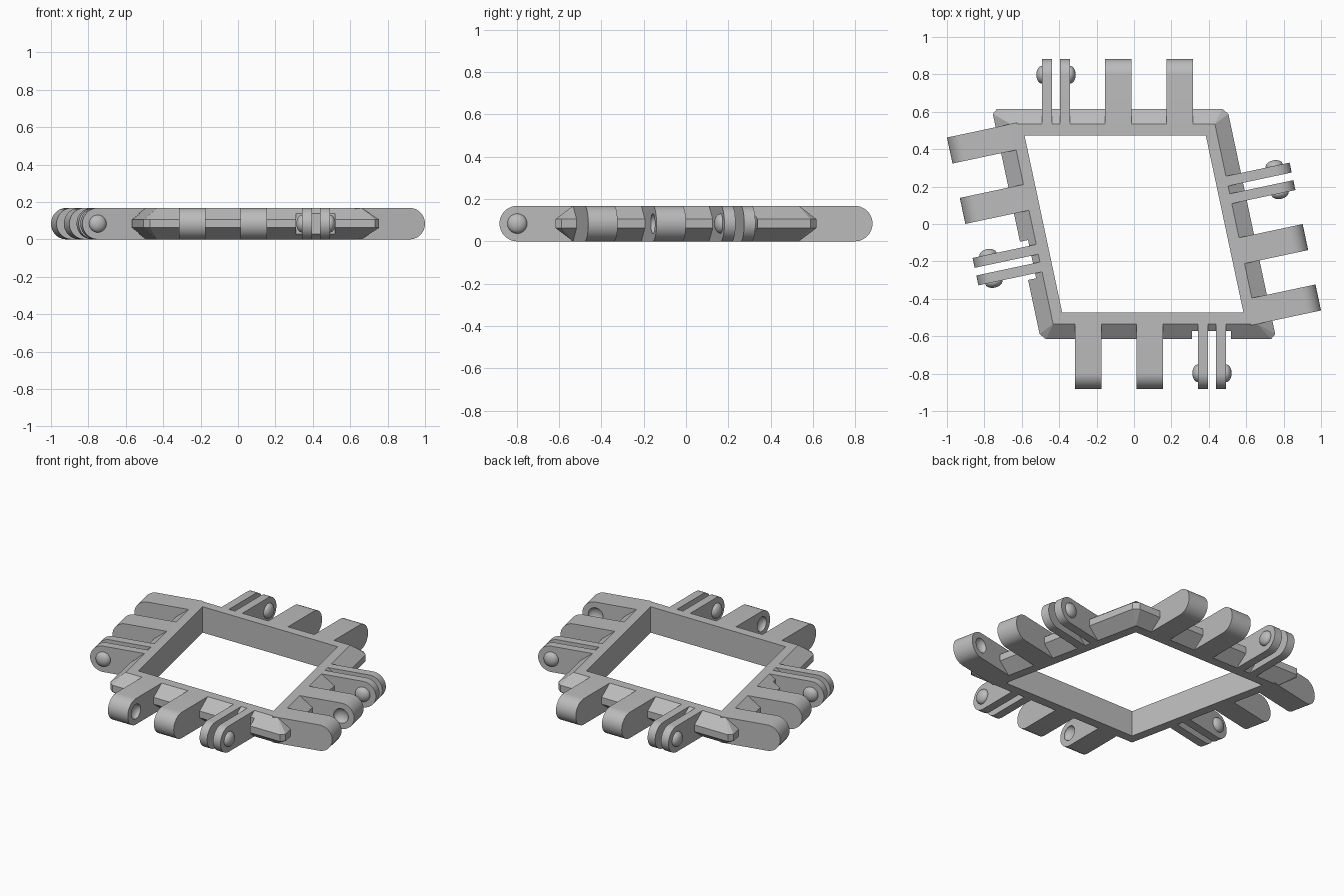
import bpy, bmesh, math
from mathutils import Matrix, Vector

if "Cube" in bpy.data.objects:
    bpy.data.objects.remove(bpy.data.objects["Cube"], do_unlink=True)

H = 0.168            # overall thickness
R = H / 2            # knuckle end radius
INNER, OUTER, RIDGE, TIP = 0.474, 0.534, 0.616, 0.882
SKEW = math.radians(12)
PIN_D = TIP - R      # distance of the pin axis from the centre

grey = bpy.data.materials.new("matte_grey")
grey.use_nodes = True
GREY = (0.5, 0.5, 0.5, 1)
grey.diffuse_color = GREY
grey.node_tree.nodes["Principled BSDF"].inputs["Base Color"].default_value = GREY

# Each side: name, turn about z, shift of its knuckles along the edge
SIDES = [("front", 0, 0.0), ("left", math.pi / 2 + SKEW, -0.344),
         ("back", math.pi, 0.0), ("right", 1.5 * math.pi + SKEW, -0.344)]


def finish(name, bm, turn=0):
    bm.transform(Matrix.Rotation(turn, 4, 'Z'))
    bmesh.ops.recalc_face_normals(bm, faces=bm.faces)
    mesh = bpy.data.meshes.new(name)
    bm.to_mesh(mesh)
    bm.free()
    mesh.materials.append(grey)
    ob = bpy.data.objects.new(name, mesh)
    bpy.context.collection.objects.link(ob)
    return ob


def smooth(ob):
    bpy.ops.object.select_all(action='DESELECT')
    ob.select_set(True)
    bpy.context.view_layer.objects.active = ob
    bpy.ops.object.shade_smooth_by_angle(angle=math.radians(35))


def cut(ob, cutter):
    mod = ob.modifiers.new("cut", 'BOOLEAN')
    mod.operation, mod.solver, mod.object = 'DIFFERENCE', 'EXACT', cutter
    cutter.hide_render = True
    bpy.context.view_layer.objects.active = ob
    bpy.ops.object.modifier_apply(modifier=mod.name)
    bpy.data.objects.remove(cutter, do_unlink=True)


def box(name, x0, x1, y0, y1, turn):
    bm = bmesh.new()
    bmesh.ops.create_cube(bm, size=1)
    bm.transform(Matrix.Translation(((x0 + x1) / 2, (y0 + y1) / 2, R))
                 @ Matrix.Diagonal((x1 - x0, y1 - y0, 1, 1)))
    return finish(name, bm, turn)


def arm(name, x0, x1, turn):
    """Bar with a rounded tip, extruded along the edge."""
    pts = [(-0.5, 0), (-0.5, H)]
    for i in range(25):
        a = math.pi * i / 24
        pts.append((-PIN_D - R * math.sin(a), R + R * math.cos(a)))
    bm = bmesh.new()
    face = bm.faces.new([bm.verts.new((x0, y, z)) for y, z in pts])
    ext = bmesh.ops.extrude_face_region(bm, geom=[face])["geom"]
    bmesh.ops.translate(bm, vec=(x1 - x0, 0, 0),
                        verts=[v for v in ext if isinstance(v, bmesh.types.BMVert)])
    return finish(name, bm, turn)


def dome(name, x, turn):
    """Flattened ball on the pin axis, half sunk in the face at x."""
    bm = bmesh.new()
    bmesh.ops.create_uvsphere(bm, u_segments=32, v_segments=16, radius=0.047)
    bm.transform(Matrix.Translation((x, -PIN_D, R)) @ Matrix.Diagonal((0.64, 1, 1, 1))
                 @ Matrix.Rotation(math.pi / 2, 4, 'Y'))
    return finish(name, bm, turn)


def loop(d, z, trim=0.0):
    """Rhombus at distance d, two points per corner pulled apart by trim."""
    out = []
    for k in range(4):
        a, b = SIDES[k][1], SIDES[(k + 1) % 4][1]
        na, nb = (Vector((math.sin(t), -math.cos(t))) for t in (a, b))
        ta, tb = (Vector((math.cos(t), math.sin(t))) for t in (a, b))
        corner = (na + nb) * (d / (1 + na.dot(nb)))
        out += [(*(corner - ta * trim), z), (*(corner + tb * trim), z)]
    return out


# Rhombic frame with a bevelled outer ridge
bm = bmesh.new()
rings = [loop(INNER, 0), loop(INNER, H), loop(OUTER, H), loop(RIDGE, 0.106, 0.028),
         loop(RIDGE, 0.062, 0.028), loop(OUTER, 0)]
rings = [[bm.verts.new(p) for p in ring] for ring in rings]
for r, ring in enumerate(rings):
    nxt = rings[(r + 1) % len(rings)]
    for i in range(8):
        j = (i + 1) % 8
        bm.faces.new((ring[i], ring[j], nxt[j], nxt[i]))
bmesh.ops.remove_doubles(bm, verts=bm.verts, dist=1e-5)
frame = finish("frame", bm)

for side, turn, shift in SIDES:
    # Clearance in the ridge around the ears
    cut(frame, box("notch", 0.31 + shift, 0.519 + shift, -0.8, -0.572, turn))

    # Two solid knuckles with dimples facing each other
    for n, x0, x1, dimple in (("outer", -0.316, -0.174, -0.174), ("inner", 0.014, 0.156, 0.014)):
        ob = arm(f"{side}_{n}_knuckle", x0 + shift, x1 + shift, turn)
        cut(ob, dome("dimple", dimple + shift, turn))
        smooth(ob)

    # Pair of thin ears with domed pins on their outer faces
    for n, x0, x1, pin in (("first", 0.342, 0.396, 0.342), ("second", 0.438, 0.492, 0.492)):
        smooth(arm(f"{side}_{n}_ear", x0 + shift, x1 + shift, turn))
        smooth(dome(f"{side}_{n}_pin", pin + shift, turn))
